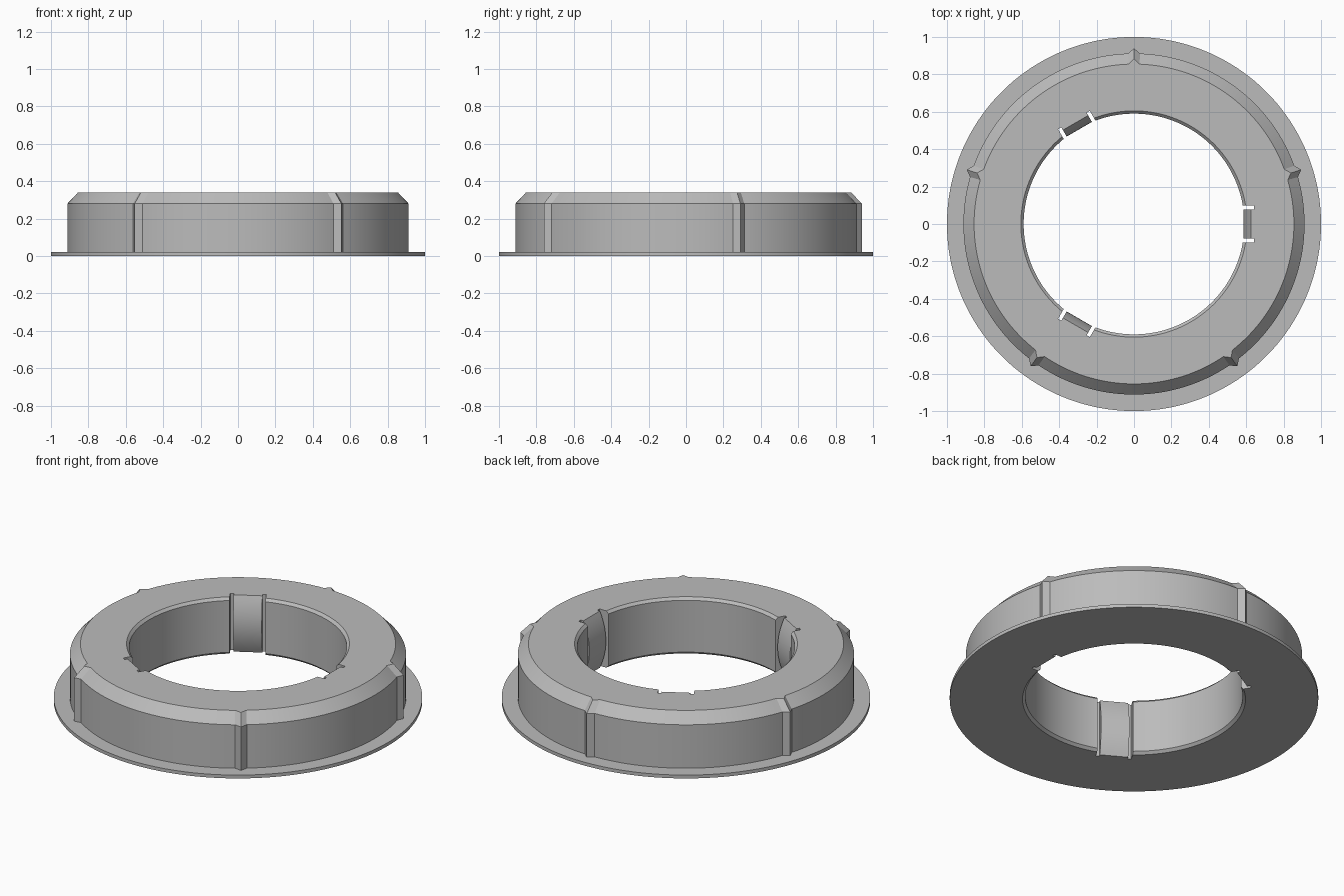
import bpy, bmesh, math
from mathutils import Matrix

cube = bpy.data.objects.get("Cube")
if cube:
    bpy.data.objects.remove(cube)

HEIGHT = 0.34
grey = bpy.data.materials.new("mid_grey")
grey.use_nodes = True
GREY = (0.5, 0.5, 0.5, 1)
grey.diffuse_color = GREY
grey.node_tree.nodes["Principled BSDF"].inputs["Base Color"].default_value = GREY


def finish(name, bm):
    bmesh.ops.recalc_face_normals(bm, faces=bm.faces)
    mesh = bpy.data.meshes.new(name)
    bm.to_mesh(mesh)
    bm.free()
    mesh.materials.append(grey)
    ob = bpy.data.objects.new(name, mesh)
    bpy.context.collection.objects.link(ob)
    return ob


def activate(ob):
    bpy.ops.object.select_all(action='DESELECT')
    ob.select_set(True)
    bpy.context.view_layer.objects.active = ob


def prism(name, profile, half_width, angle):
    """Extrude an (x, z) profile across y, then turn it about the z axis."""
    bm = bmesh.new()
    sides = [[bm.verts.new((x, y, z)) for x, z in profile]
             for y in (-half_width, half_width)]
    for side in sides:
        bm.faces.new(side)
    n = len(profile)
    for i in range(n):
        j = (i + 1) % n
        bm.faces.new((sides[0][i], sides[0][j], sides[1][j], sides[1][i]))
    bm.transform(Matrix.Rotation(angle, 4, 'Z'))
    return finish(name, bm)


# Ring body: turned profile (radius, height, carries ribs)
PROFILE = [(0.605, 0, False), (1, 0, False), (1, 0.02, False),
           (0.912, 0.02, True), (0.912, 0.28, True), (0.855, HEIGHT, True),
           (0.605, HEIGHT, False), (0.59, HEIGHT - 0.015, False),
           (0.59, 0.015, False)]
STEP = 2
RIBS = {(90 + 72 * k) % 360 for k in range(5)}
bm = bmesh.new()
columns = []
for deg in range(0, 360, STEP):
    a = math.radians(deg)
    bump = 0.028 if deg in RIBS else 0
    columns.append([bm.verts.new(((r + bump * rib) * math.cos(a),
                                  (r + bump * rib) * math.sin(a), z))
                    for r, z, rib in PROFILE])
for c, col in enumerate(columns):
    nxt = columns[(c + 1) % len(columns)]
    for i in range(len(col)):
        j = (i + 1) % len(col)
        bm.faces.new((col[i], nxt[i], nxt[j], col[j]))
ring = finish("ring_body", bm)

# Three pockets in the bore, each holding a bowed spring tongue
BACK = 0.642
pocket = [(0.5, -0.1), (BACK, -0.1), (BACK, 0.5), (0.5, 0.5)]
SEGMENTS = 16
bow = []
for i in range(SEGMENTS + 1):
    t = i / SEGMENTS
    bow.append((0.585 + 0.04 * (2 * t - 1) ** 2, t * HEIGHT))
tongue_profile = bow + [(BACK, HEIGHT), (BACK, 0)]

parts = [ring]
for k in range(3):
    angle = math.radians(120 * k)
    cutter = prism("pocket_cutter", pocket, 0.098, angle)
    cutter.hide_render = True
    activate(ring)
    mod = ring.modifiers.new("pocket", 'BOOLEAN')
    mod.operation = 'DIFFERENCE'
    mod.solver = 'EXACT'
    mod.object = cutter
    bpy.ops.object.modifier_apply(modifier=mod.name)
    bpy.data.objects.remove(cutter)
    parts.append(prism(f"spring_tongue_{k + 1}", tongue_profile, 0.078, angle))

for ob in parts:
    activate(ob)
    bpy.ops.object.shade_smooth_by_angle(angle=math.radians(25))
